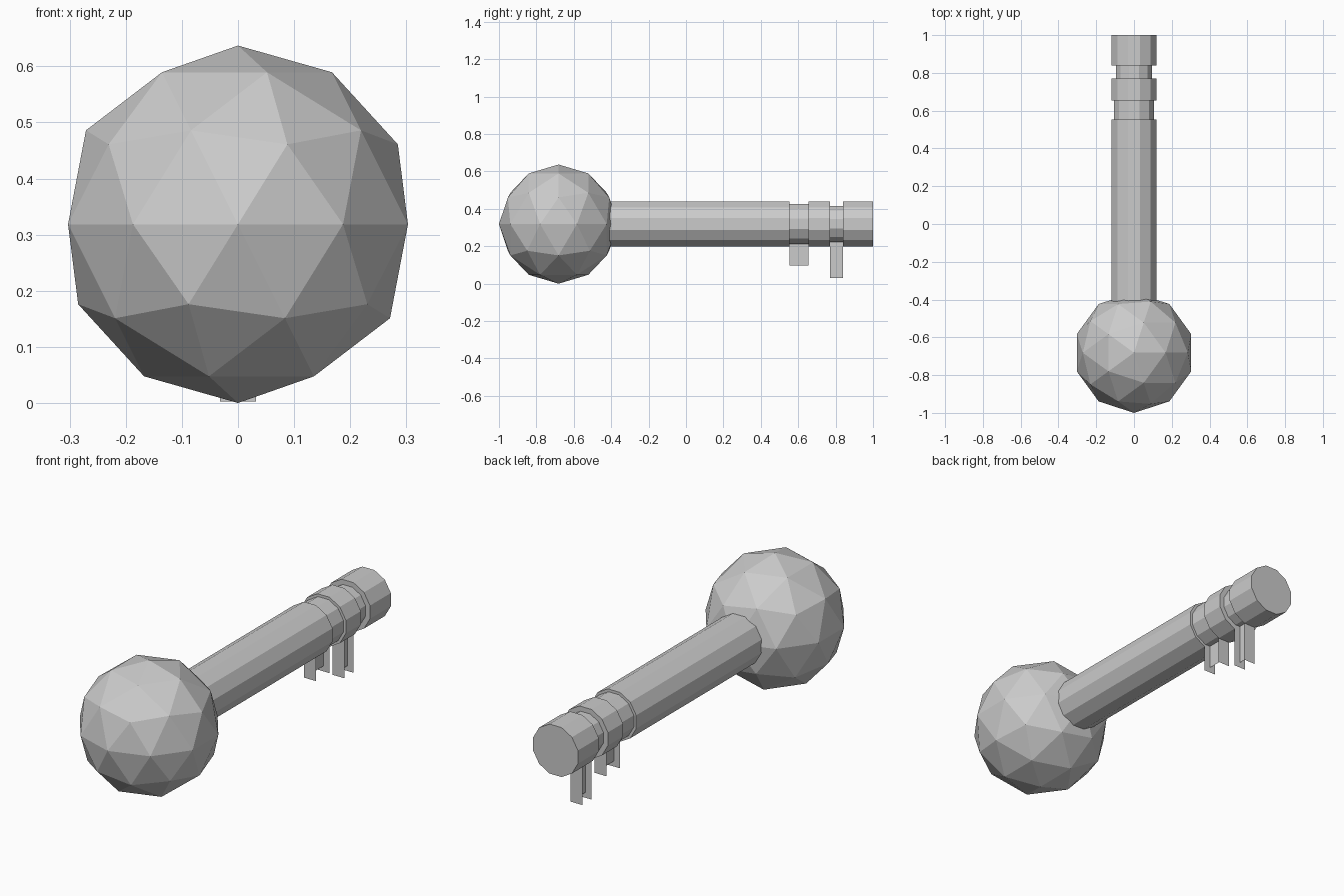
import bpy, bmesh
from math import cos, sin, pi
from mathutils import Matrix

if "Cube" in bpy.data.objects:
    bpy.data.objects.remove(bpy.data.objects["Cube"])

AXIS_Z = 0.32
SIDES = 12
GROOVES = [(0.553, 0.655), (0.77, 0.84)]


def add_object(name, bm):
    mesh = bpy.data.meshes.new(name)
    bm.to_mesh(mesh)
    bm.free()
    obj = bpy.data.objects.new(name, mesh)
    bpy.context.collection.objects.link(obj)
    return obj


# Faceted ball handle
bm = bmesh.new()
bmesh.ops.create_icosphere(bm, subdivisions=2, radius=0.3185,
                           matrix=Matrix.Translation((0, -0.6815, 0.3185)))
add_object("ball_handle", bm)

# Twelve-sided shaft with two narrower grooves: (y, half width across flats)
(a, b), (c, d) = GROOVES
profile = [(-0.42, 0.12), (a, 0.12), (a, 0.107), (b, 0.107), (b, 0.12),
           (c, 0.12), (c, 0.096), (d, 0.096), (d, 0.12), (1.0, 0.12)]
bm = bmesh.new()
rings = []
for y, flat in profile:
    r = flat / cos(pi / SIDES)
    angles = [2 * pi * (i + 0.5) / SIDES for i in range(SIDES)]
    rings.append([bm.verts.new((r * cos(t), y, AXIS_Z + r * sin(t))) for t in angles])
for r0, r1 in zip(rings, rings[1:]):
    for i in range(SIDES):
        j = (i + 1) % SIDES
        bm.faces.new((r0[i], r0[j], r1[j], r1[i]))
bm.faces.new(rings[0])
bm.faces.new(rings[-1])
bmesh.ops.recalc_face_normals(bm, faces=bm.faces)
add_object("shaft", bm)


# Key teeth: a thin centre web with a longer cross plate at each end
def tooth(name, y0, y1, web_z, plate_z, top_z):
    bm = bmesh.new()

    def quad(*pts):
        bm.faces.new([bm.verts.new(p) for p in pts])

    w = 0.032
    quad((0, y0, web_z), (0, y1, web_z), (0, y1, top_z), (0, y0, top_z))
    quad((-w, y0, plate_z), (w, y0, plate_z), (w, y0, top_z), (-w, y0, top_z))
    quad((w, y1, plate_z), (-w, y1, plate_z), (-w, y1, top_z), (w, y1, top_z))
    add_object(name, bm)


tooth("short_tooth", *GROOVES[0], 0.098, 0.072, 0.22)
tooth("long_tooth", *GROOVES[1], 0.029, 0.003, 0.23)
